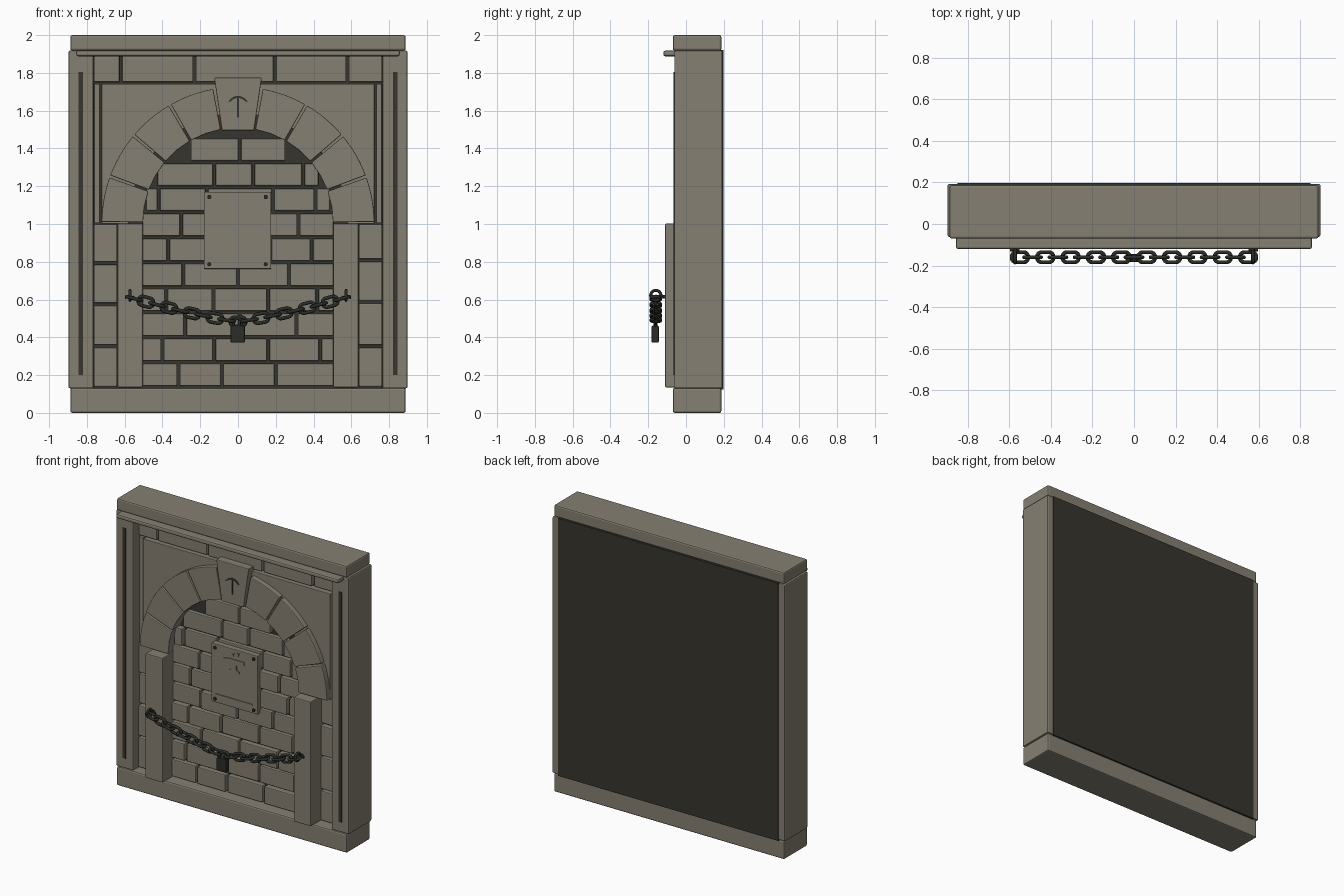
import bpy, bmesh, random
from math import sin, cos, pi, radians, atan2
from mathutils import Matrix, Vector

random.seed(4)
if "Cube" in bpy.data.objects:
    bpy.data.objects.remove(bpy.data.objects["Cube"])


def material(name, rgb):
    m = bpy.data.materials.new(name)
    m.use_nodes = True
    m.diffuse_color = (*rgb, 1)
    bsdf = m.node_tree.nodes["Principled BSDF"]
    bsdf.inputs["Base Color"].default_value = (*rgb, 1)
    bsdf.inputs["Roughness"].default_value = 0.9
    return m


STONE = material("warm grey stone", (0.235, 0.215, 0.17))
MORTAR = material("dark mortar", (0.037, 0.035, 0.027))
IRON = material("black iron", (0.025, 0.025, 0.02))


def finish(bm, name, mat, bevel=0.0):
    bmesh.ops.recalc_face_normals(bm, faces=bm.faces)
    mesh = bpy.data.meshes.new(name)
    bm.to_mesh(mesh)
    bm.free()
    mesh.materials.append(mat)
    ob = bpy.data.objects.new(name, mesh)
    bpy.context.collection.objects.link(ob)
    if bevel:
        mod = ob.modifiers.new("bevel", "BEVEL")
        mod.width = bevel
        mod.segments = 2
        mod.limit_method = "ANGLE"
        mod.angle_limit = radians(40)
    return ob


def add_prism(bm, points, y0, y1):
    """Extrude an x-z outline from depth y0 to y1."""
    face = bm.faces.new([bm.verts.new((x, y0, z)) for x, z in points])
    out = bmesh.ops.extrude_face_region(bm, geom=[face])["geom"]
    bmesh.ops.translate(bm, vec=(0, y1 - y0, 0),
                        verts=[v for v in out if isinstance(v, bmesh.types.BMVert)])


def prism(name, points, y0, y1, mat=STONE, bevel=0.0):
    bm = bmesh.new()
    add_prism(bm, points, y0, y1)
    return finish(bm, name, mat, bevel)


def rect(x0, x1, z0, z1):
    return [(x0, z0), (x1, z0), (x1, z1), (x0, z1)]


def box(name, x0, x1, z0, z1, y0, y1, mat=STONE, bevel=0.0):
    return prism(name, rect(x0, x1, z0, z1), y0, y1, mat, bevel)


def arc(radius, a0, a1, n, cz=1.0):
    return [(radius * cos(radians(a0 + (a1 - a0) * i / n)),
             cz + radius * sin(radians(a0 + (a1 - a0) * i / n))) for i in range(n + 1)]


def smooth(ob):
    for p in ob.data.polygons:
        p.use_smooth = True


def ring(name, half_length, half_width, tube, matrix):
    """Oval ring lying in its local x-y plane."""
    bm = bmesh.new()
    n, k = 20, 8
    radius = half_width - tube
    loops = []
    for i in range(n):
        a = 2 * pi * (i + 0.5) / n
        shift = (half_length - half_width) * (1 if cos(a) > 0 else -1)
        loops.append([bm.verts.new((shift + cos(a) * (radius + tube * cos(b)),
                                    sin(a) * (radius + tube * cos(b)), tube * sin(b)))
                      for b in (2 * pi * j / k for j in range(k))])
    for i in range(n):
        p, q = loops[i], loops[(i + 1) % n]
        for j in range(k):
            bm.faces.new((p[j], q[j], q[(j + 1) % k], p[(j + 1) % k]))
    bm.transform(matrix)
    smooth(finish(bm, name, IRON))


def rod(name, p, q, radius, mat=IRON, sides=12):
    p, q = Vector(p), Vector(q)
    bm = bmesh.new()
    bmesh.ops.create_cone(bm, cap_ends=True, segments=sides, radius1=radius,
                          radius2=radius, depth=(q - p).length)
    turn = (q - p).to_track_quat("Z", "Y").to_matrix().to_4x4()
    bm.transform(Matrix.Translation((p + q) / 2) @ turn)
    finish(bm, name, mat)


# Frame and backing
box("backing_panel", -0.85, 0.85, 0.125, 1.92, 0.03, 0.198, MORTAR)
box("plinth", -0.888, 0.888, 0, 0.132, -0.07, 0.187, bevel=0.01)
box("lintel", -0.888, 0.888, 1.918, 2, -0.07, 0.187, bevel=0.01)
box("lintel_moulding", -0.857, 0.857, 1.888, 1.918, -0.12, -0.03, bevel=0.01)
for side, s in (("left", 1), ("right", -1)):
    def span(a, b):
        return sorted((s * a, s * b))
    box(side + "_post", *span(0.765, 0.897), 0.13, 1.918, -0.062, 0.193, bevel=0.008)
    box(side + "_post_groove", *span(0.82, 0.845), 0.2, 1.805, -0.066, -0.058, MORTAR)
    box(side + "_pilaster", *span(0.505, 0.637), 0.135, 1.002, -0.11, 0.05, bevel=0.005)
    box(side + "_jamb_strip", *span(0.732, 0.762), 1.005, 1.742, 0, 0.05, bevel=0.004)

# Brickwork: each course is a height range, end limits and joint positions
bricks = bmesh.new()


def course(x0, x1, z0, z1, joints, gap=0.007):
    edges = [x0 - gap] + list(joints) + [x1 + gap]
    for a, b in zip(edges, edges[1:]):
        front = random.uniform(-0.012, 0.004)
        add_prism(bricks, rect(a + gap, b - gap, z0 + gap, z1 - gap), front, 0.05)


field = [(-0.315, -0.085, 0.2), (-0.4, -0.125, 0.16, 0.435), (-0.28, 0.01, 0.31),
         (-0.38, -0.13, 0.16, 0.42), (-0.29, 0, 0.27), (-0.37, -0.135, 0.17, 0.39),
         (-0.3, 0.01, 0.32), (-0.42, -0.165, 0.185, 0.41), (-0.31, 0, 0.26),
         (-0.125, 0.08, 0.345), (0.01,)]
field.pop(8)
for row, joints in enumerate(field):
    limit = 0.25 if row == 9 else 0.425 if row == 8 else 0.485 if row == 7 else 0.505
    z = 0.135 + row * 0.1325
    course(-limit, limit, z, z + 0.1325, joints)
course(-0.763, 0.763, 1.745, 1.895, (-0.62, -0.23, 0.195, 0.58))
for x0, x1, heights in ((-0.763, -0.64, (0.132, 0.353, 0.575, 0.792, 1.005)),
                        (0.64, 0.763, (0.132, 0.353, 0.587, 0.808, 1.005))):
    for z0, z1 in zip(heights, heights[1:]):
        course(x0, x1, z0, z1, ())
finish(bricks, "bricks", STONE, 0.006)

# Arch: spandrel slab, wedge stones and keystone
prism("spandrel", [(-0.722, 1.003), (-0.722, 1.742), (0.722, 1.742), (0.722, 1.003)]
      + arc(0.58, 0, 180, 32, 1.003), -0.015, 0.05, bevel=0.003)
for start in (0, 20, 40, 60, 100, 120, 140, 160):
    a0, a1 = start + 0.5, start + 19.5
    prism("arch_stone", arc(0.722, a0, a1, 6, 1.005) + arc(0.503, a1, a0, 2, 1.005),
          -0.052, 0.05, bevel=0.005)
prism("keystone", [(-0.085, 1.495), (0.085, 1.495), (0.126, 1.775), (-0.126, 1.775)],
      -0.062, 0.05, bevel=0.005)

# Pick emblem on the keystone
prism("pick_head", arc(0.058, 25, 155, 10, 1.62) + arc(0.05, 140, 40, 8, 1.617),
      -0.067, -0.06, MORTAR)
box("pick_handle", -0.005, 0.005, 1.565, 1.675, -0.067, -0.06, MORTAR)

# Plaque with bolts and anvil relief
box("plaque", -0.18, 0.175, 0.762, 1.17, -0.035, 0.01, bevel=0.004)
for x in (-0.152, 0.147):
    for z in (0.787, 1.143):
        rod("plaque_bolt", (x, -0.03, z), (x, -0.043, z), 0.011)
prism("anvil_relief", [(-0.04, 1.008), (0.035, 1.008), (0.035, 1.022), (0.015, 1.03),
                       (0.015, 1.06), (0.04, 1.07), (0.075, 1.075), (0.075, 1.1),
                       (-0.045, 1.1), (-0.088, 1.092), (-0.045, 1.072), (-0.02, 1.06),
                       (-0.02, 1.03), (-0.04, 1.022)], -0.041, -0.033)
for x, z in ((-0.015, 1.128), (0.025, 1.138)):
    prism("spark", [(x - 0.012, z - 0.015), (x + 0.004, z - 0.01),
                    (x + 0.012, z + 0.015), (x - 0.006, z + 0.008)], -0.041, -0.033)
box("plaque_rule", -0.145, 0.138, 0.819, 0.825, -0.041, -0.033)

# Sagging chain of alternating links, with wall eyes
CHAIN_Y = -0.16


def sag(x):
    return 0.483 + 0.125 * (abs(x) / 0.56) ** 1.25


for i in range(-9, 10):
    x = i * 0.061
    tilt = atan2(sag(x + 0.03) - sag(x - 0.03), 0.06)
    turn = Matrix.Rotation(-tilt, 4, "Y")
    if i % 2 == 0:
        turn = turn @ Matrix.Rotation(pi / 2, 4, "X")
    ring("chain_link", 0.051, 0.034, 0.0095,
         Matrix.Translation((x, CHAIN_Y, sag(x))) @ turn)
for s in (1, -1):
    ring("wall_eye", 0.035, 0.035, 0.008,
         Matrix.Translation((s * 0.572, CHAIN_Y, 0.622)) @ Matrix.Rotation(pi / 2, 4, "Y"))
    rod("eye_shank", (s * 0.572, -0.13, 0.615), (s * 0.572, -0.1, 0.615), 0.01)
    rod("eye_spike", (s * 0.55, -0.125, 0.612), (s * 0.597, -0.125, 0.612), 0.007)

# Padlock hanging at the middle
box("padlock_body", -0.04, 0.036, 0.372, 0.462, -0.182, -0.144, IRON, 0.006)
ring("padlock_shackle", 0.045, 0.03, 0.008, Matrix.Translation((-0.002, -0.163, 0.463))
     @ Matrix.Rotation(pi / 2, 4, "Y") @ Matrix.Rotation(pi / 2, 4, "X")
     @ Matrix.Rotation(0, 4, "Z"))
